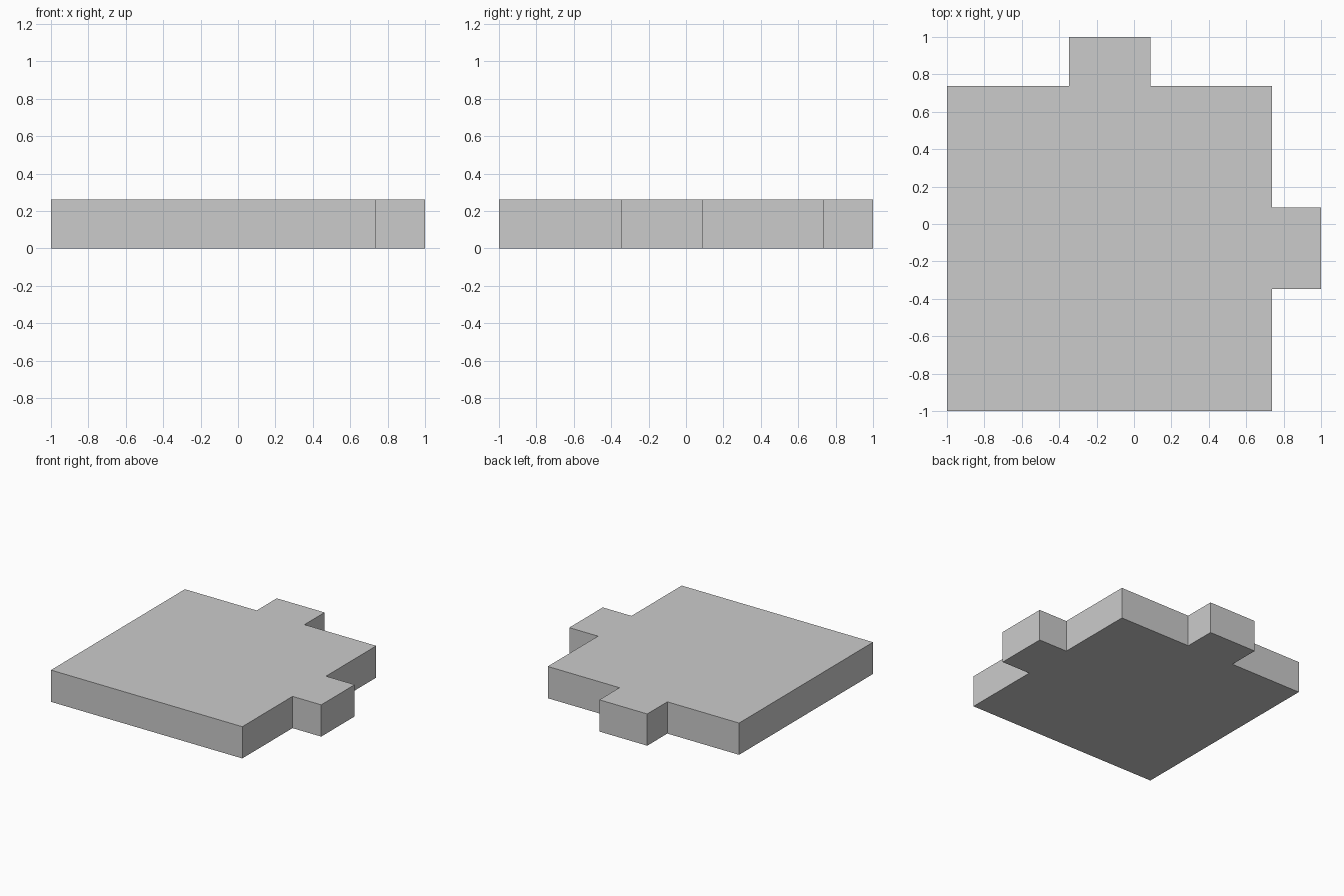
import bpy
import bmesh

if "Cube" in bpy.data.objects:
    bpy.data.objects.remove(bpy.data.objects["Cube"])

BODY = 2 / 1.15            # side of the square body
THICK = 0.15 * BODY        # plate thickness, also how far the tabs stick out
EDGE = -1 + BODY           # right and back edge of the body
MID = -1 + BODY / 2        # tab centre along each edge
HALF = BODY / 8            # half tab width

# Half outline along the right edge, then mirrored across the x = y diagonal
right_half = [(EDGE, -1), (EDGE, MID - HALF), (1, MID - HALF),
              (1, MID + HALF), (EDGE, MID + HALF)]
back_half = [(y, x) for x, y in reversed(right_half)]
outline = [(-1, -1)] + right_half + [(EDGE, EDGE)] + back_half

# Tile: outline extruded to the plate thickness
bm = bmesh.new()
base = bm.faces.new([bm.verts.new((x, y, 0)) for x, y in outline])
top = bmesh.ops.extrude_face_region(bm, geom=[base], use_keep_orig=True)
verts = [g for g in top["geom"] if isinstance(g, bmesh.types.BMVert)]
bmesh.ops.translate(bm, verts=verts, vec=(0, 0, THICK))
bmesh.ops.recalc_face_normals(bm, faces=bm.faces)

mesh = bpy.data.meshes.new("tabbed_tile")
bm.to_mesh(mesh)
bm.free()
bpy.context.collection.objects.link(bpy.data.objects.new("tabbed_tile", mesh))
